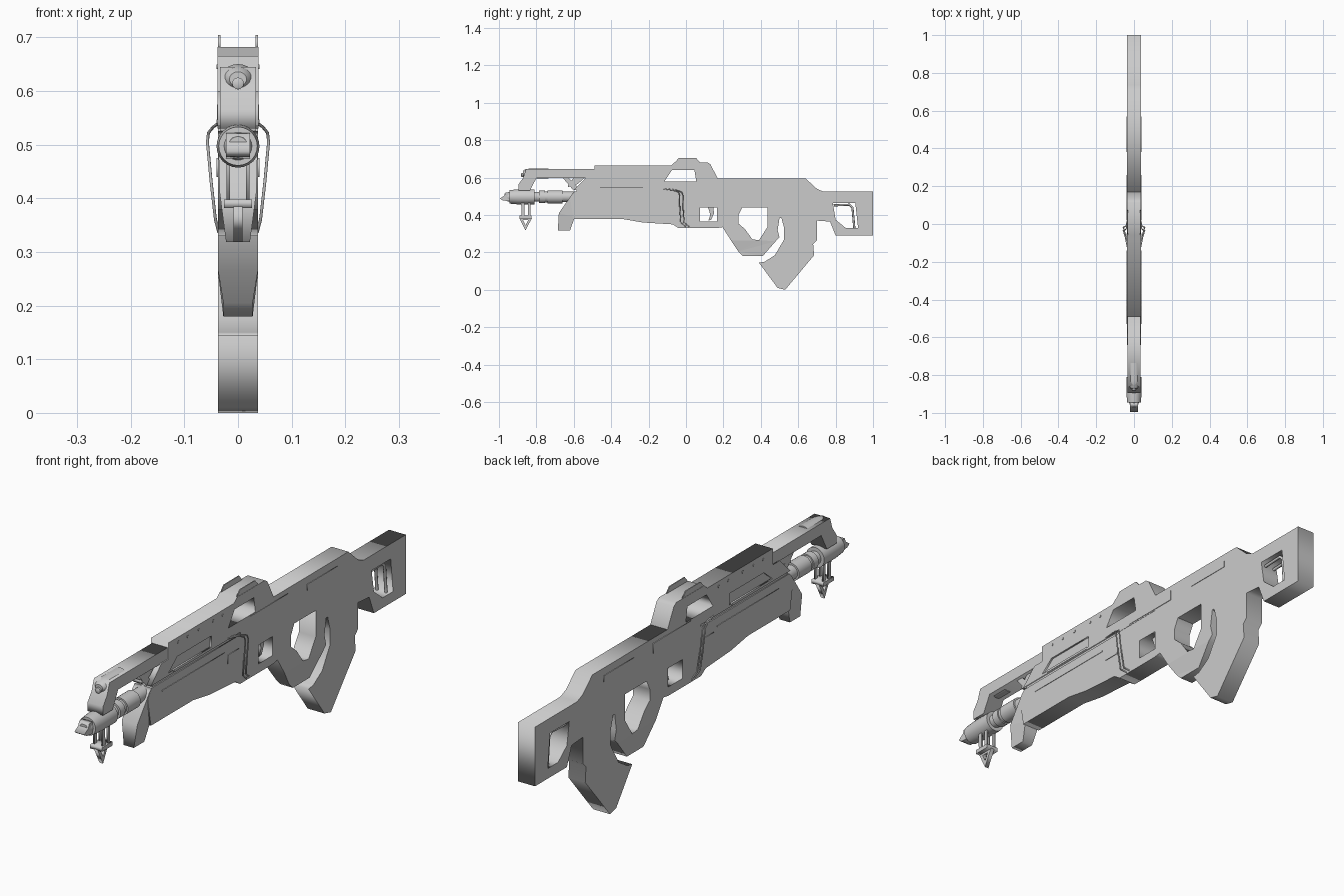
import bpy, math
from mathutils import Matrix, Vector

SIDE = Matrix(((0, 0, 1, 0), (1, 0, 0, 0), (0, 1, 0, 0), (0, 0, 0, 1)))


def add(name, mesh):
    ob = bpy.data.objects.new(name, mesh)
    bpy.context.collection.objects.link(ob)
    return ob


def plate(name, outline, half, holes=(), x=0, width=None):
    """Extrude a (y, z) side profile, with optional holes, across x."""
    cu = bpy.data.curves.new(name, 'CURVE')
    cu.dimensions, cu.fill_mode, cu.extrude = '2D', 'BOTH', half
    for loop in (outline, *holes):
        sp = cu.splines.new('POLY')
        sp.points.add(len(loop) - 1)
        for p, (y, z) in zip(sp.points, loop):
            p.co = (y, z, 0, 1)
        sp.use_cyclic_u = True
    tmp = bpy.data.objects.new(name + "_tmp", cu)
    me = bpy.data.meshes.new_from_object(tmp)
    bpy.data.objects.remove(tmp)
    me.transform(Matrix.Translation((x, 0, 0)) @ SIDE)
    if width:
        for v in me.vertices:
            v.co.x *= width(v.co.z)
    me.name = name
    return add(name, me)


def box(name, y0, y1, z0, z1, half, x=0):
    return plate(name, [(y0, z0), (y1, z0), (y1, z1), (y0, z1)], half, x=x)


def lathe(name, prof, z, n=24, squash=1.0):
    """Turn (y, radius) points around an axis along y at height z."""
    vs, fs = [], []
    for y, r in prof:
        for i in range(n):
            a = 2 * math.pi * i / n
            vs.append((r * math.cos(a), y, z + squash * r * math.sin(a)))
    for j in range(len(prof) - 1):
        for i in range(n):
            k = (i + 1) % n
            fs.append((j * n + i, j * n + k, (j + 1) * n + k, (j + 1) * n + i))
    fs += [tuple(range(n))[::-1], tuple(range((len(prof) - 1) * n, len(prof) * n))]
    me = bpy.data.meshes.new(name)
    me.from_pydata(vs, [], fs)
    ob = add(name, me)
    bpy.context.view_layer.objects.active = ob
    bpy.ops.object.select_all(action='DESELECT')
    ob.select_set(True)
    bpy.ops.object.shade_smooth_by_angle(angle=math.radians(35))
    return ob


def tube(name, pts, r):
    cu = bpy.data.curves.new(name, 'CURVE')
    cu.dimensions, cu.bevel_depth, cu.bevel_resolution = '3D', r, 2
    cu.use_fill_caps = True
    sp = cu.splines.new('POLY')
    sp.points.add(len(pts) - 1)
    for p, c in zip(sp.points, pts):
        p.co = (*c, 1)
    return add(name, cu)


# Rear receiver, stock and curved magazine in one slab
plate("rear_body", [
    (-.04, .53), (.17, .53), (.17, .595), (.64, .595), (.70, .54), (.735, .525),
    (1, .525), (1, .29), (.80, .29), (.77, .365), (.70, .37), (.70, .265),
    (.68, .245), (.685, .185), (.53, 0), (.49, .01), (.39, .145), (.42, .15),
    (.475, .185), (.525, .27), (.525, .33), (.51, .385), (.50, .385), (.50, .44),
    (.19, .44), (.195, .335), (.165, .33), (-.04, .33)], .037,
    [[(.075, .365), (.165, .365), (.165, .44), (.075, .44)],
     [(.785, .465), (.905, .465), (.92, .33), (.855, .33), (.80, .375)]])

# Thumbhole grip, narrower towards the bottom
plate("grip_loop", [
    (.19, .44), (.195, .335), (.24, .265), (.28, .205), (.305, .18), (.41, .18), (.48, .26),
    (.50, .28), (.49, .32), (.50, .385), (.50, .44), (.435, .44), (.435, .335),
    (.39, .265), (.355, .27), (.315, .325), (.28, .355), (.28, .40), (.30, .44)], .037,
    width=lambda z: .74 if z < .22 else .95 if z < .255 else 1)

# Upper receiver with sight window and side recess
plate("upper_body", [
    (-.60, .535), (-.535, .60), (-.49, .60), (-.49, .665), (-.08, .665), (-.06, .682),
    (.115, .682), (.13, .672), (.17, .595), (.17, .53), (-.04, .53), (-.04, .535)], .038,
    [[(-.115, .58), (-.075, .64), (.045, .64), (.055, .58)],
     [(-.49, .545), (-.435, .59), (-.22, .59), (-.22, .545)]])
box("recess_core", -.50, -.21, .537, .60, .031)
box("seam_core", -.585, -.03, .515, .545, .034)
for s in (-1, 1):
    plate("sight_ear", [(-.06, .68), (-.04, .704), (.055, .704), (.075, .68)], .002, x=s * .035)
    box("slot_bar", -.46, -.23, .538, .547, .003, x=s * .037)
    box("rear_side_panel", .38, .57, .54, .565, .002, x=s * .037)
    box("receiver_side_panel", .02, .26, .535, .575, .0015, x=s * .038)

# Lower handguard and tapered front foot
plate("handguard", [
    (-.595, .525), (-.04, .525), (-.04, .33), (-.07, .35), (-.23, .36),
    (-.335, .378), (-.60, .378), (-.62, .49)], .0375)
plate("front_foot", [
    (-.685, .318), (-.62, .318), (-.605, .36), (-.595, .39), (-.595, .525), (-.61, .51),
    (-.68, .41)], .037, width=lambda z: max(.6, min(1, .6 + (z - .318) * 3.5)))
for s in (-1, 1):
    box("handguard_strip", -.53, -.14, .487, .492, .0015, x=s * .038)
    box("handguard_latch", -.12, -.05, .44, .475, .002, x=s * .038)

# Top beam reaching forward over the barrel
plate("front_beam", [
    (-.48, .645), (-.855, .645), (-.87, .60), (-.895, .565), (-.895, .53), (-.835, .53),
    (-.80, .597), (-.48, .597)], .034)
plate("beam_strut", [(-.66, .60), (-.63, .60), (-.58, .55), (-.60, .53)], .02)
plate("beam_hook", [(-.60, .60), (-.54, .60), (-.58, .565), (-.63, .55), (-.63, .56)], .02)

# Barrel, collars and open muzzle
lathe("barrel", [(-.97, .018), (-.945, .026), (-.945, .036), (-.90, .04), (-.81, .04),
                 (-.81, .026), (-.785, .026), (-.785, .034), (-.755, .034), (-.755, .029),
                 (-.74, .029), (-.74, .035), (-.66, .035), (-.66, .028), (-.58, .028)], .497)
plate("muzzle_scoop", [(-.995, .488), (-.98, .478), (-.945, .474), (-.945, .522), (-.965, .52),
                       (-.97, .505)], .022)

# Torch housing and lens on the beam
lathe("torch_housing", [(-.872, .016), (-.86, .026), (-.83, .033), (-.735, .033)], .622, 20, .85)
lathe("torch_lens", [(-.882, .007), (-.88, .011), (-.86, .011)], .614, 16)

# Hanging front bracket with triangular frame
for s in (-1, 1):
    plate("bracket_post", [(-.885, .54), (-.865, .54), (-.862, .39), (-.878, .39)], .003, x=s * .018)
    plate("bracket_rear_post", [(-.845, .48), (-.832, .48), (-.832, .39), (-.845, .39)], .003, x=s * .018)
box("bracket_bar", -.89, -.825, .382, .398, .026)
plate("hanging_triangle", [(-.892, .385), (-.823, .385), (-.858, .318)], .008,
      [[(-.872, .374), (-.843, .374), (-.858, .345)]])

# Trigger and rod inside the stock opening
plate("trigger", [(.115, .445), (.145, .445), (.15, .41), (.135, .375), (.12, .37),
                  (.13, .40), (.125, .42)], .010)
for s in (-1, 1):
    tube("stock_rod", [(s * .02, .79, .452), (s * .02, .875, .455), (s * .02, .89, .44),
                       (s * .02, .90, .33)], .006)

# Pairs of cables bulging out at both sides of the receiver
for s in (-1, 1):
    for d in (0, .018):
        tube("side_cable", [(s * .036, -.12 + d, .54), (s * .046, -.07 + d, .533),
                            (s * .055, -.04 + d, .522), (s * .057, -.035 + d, .505),
                            (s * .050, -.033 + d, .43), (s * .042, -.028 + d, .36),
                            (s * .036, d, .337)], .0028)
    for y in (-.43, -.37, -.30, -.21, -.15):
        box("rivet", y - .004, y + .004, .641, .649, .0015, x=s * .0385)
